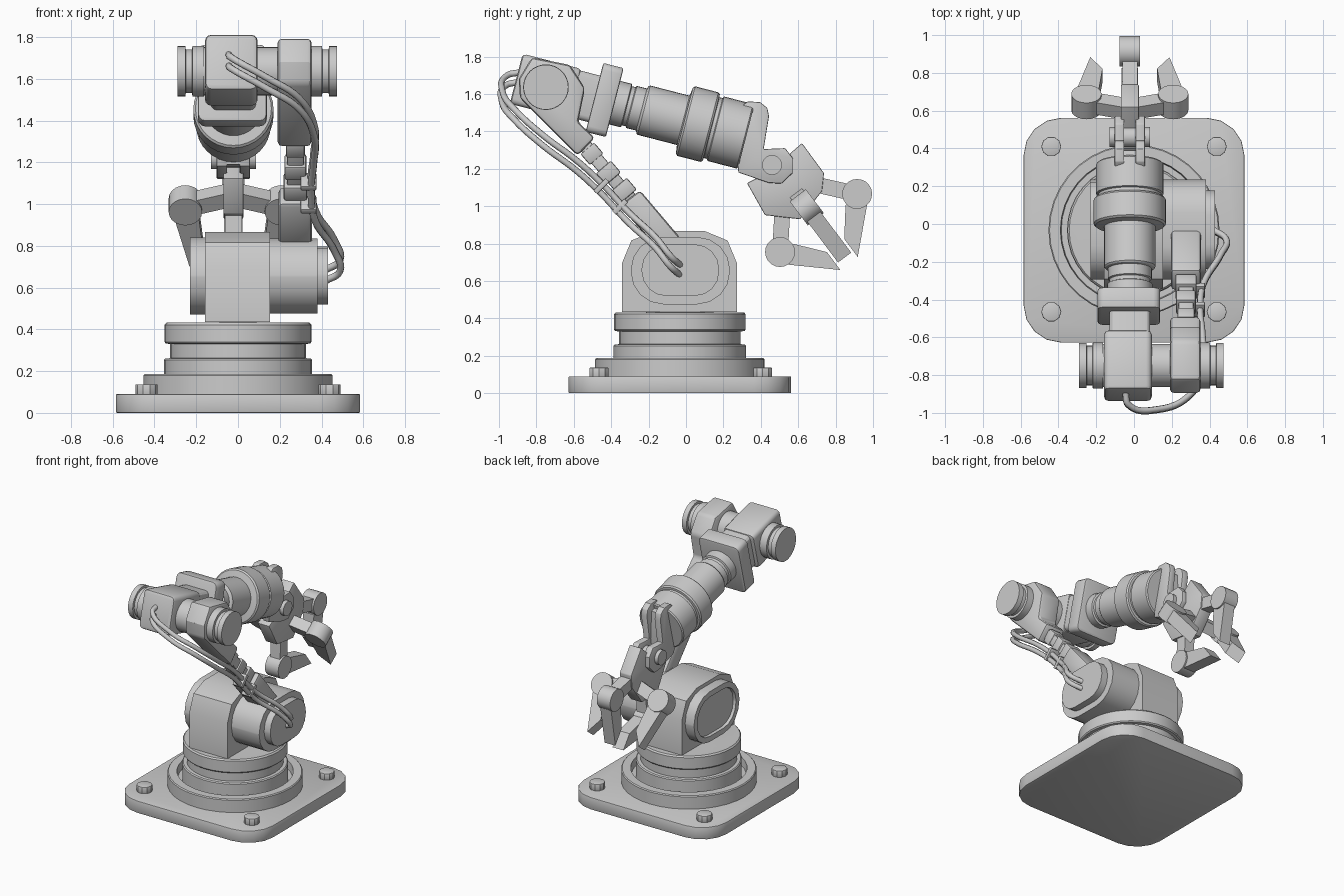
import bpy, bmesh
from math import sin, cos, pi, radians
from mathutils import Matrix, Vector

if "Cube" in bpy.data.objects:
    bpy.data.objects.remove(bpy.data.objects["Cube"])

XC = -0.022                       # centre plane of forearm and gripper


def frame(o, z, x):
    z, x = Vector(z).normalized(), Vector(x).normalized()
    m = Matrix((x, z.cross(x), z)).transposed().to_4x4()
    m.translation = Vector(o)
    return m


YZ = frame((0, 0, 0), (1, 0, 0), (0, 1, 0))   # outline (y, z), extruded along x
RS = frame((0, 0, 0), (0, -1, 0), (1, 0, 0))  # outline (x, z), extruded along -y


def finish(name, bm, m, bevel=0.0):
    bmesh.ops.recalc_face_normals(bm, faces=bm.faces)
    if bevel:
        sharp = [e for e in bm.edges if e.calc_face_angle(0) > radians(40)]
        bmesh.ops.bevel(bm, geom=sharp, offset=bevel, segments=2, profile=0.5,
                        affect='EDGES', clamp_overlap=True)
    bm.transform(m)
    bmesh.ops.recalc_face_normals(bm, faces=bm.faces)
    me = bpy.data.meshes.new(name)
    bm.to_mesh(me)
    bm.free()
    ob = bpy.data.objects.new(name, me)
    bpy.context.collection.objects.link(ob)
    return ob


def prism(name, pts, t0, t1, m=YZ, bevel=0.0, recess=None):
    bm = bmesh.new()
    a = [bm.verts.new((p[0], p[1], t0)) for p in pts]
    b = [bm.verts.new((p[0], p[1], t1)) for p in pts]
    cap = bm.faces.new(a[::-1])
    bm.faces.new(b)
    n = len(pts)
    for i in range(n):
        j = (i + 1) % n
        bm.faces.new((a[i], a[j], b[j], b[i]))
    if recess:                    # sunken panel in the t0 end
        bm.normal_update()
        bmesh.ops.inset_individual(bm, faces=[cap], thickness=recess[0])
        bmesh.ops.inset_individual(bm, faces=[cap], thickness=0.004, depth=-recess[1])
    return finish(name, bm, m, bevel)


def lathe(name, prof, m, n=32):
    bm = bmesh.new()
    rings = [[bm.verts.new((r * cos(2 * pi * i / n), r * sin(2 * pi * i / n), z))
              for i in range(n)] for r, z in prof]
    for a, b in zip(rings, rings[1:]):
        for i in range(n):
            j = (i + 1) % n
            bm.faces.new((a[i], a[j], b[j], b[i]))
    bm.faces.new(rings[0][::-1])
    bm.faces.new(rings[-1])
    return finish(name, bm, m)


def rounded(cx, cy, w, h, r, seg=4):
    pts = []
    for k, (sx, sy) in enumerate(((1, 1), (-1, 1), (-1, -1), (1, -1))):
        for i in range(seg + 1):
            t = (k + i / seg) * pi / 2
            pts.append((cx + sx * (w - r) + r * cos(t), cy + sy * (h - r) + r * sin(t)))
    return pts


def circle(cx, cy, r, n=20):
    return [(cx + r * cos(2 * pi * i / n), cy + r * sin(2 * pi * i / n)) for i in range(n)]


def bar(p, q, h):
    p, q = Vector(p), Vector(q)
    d = (q - p).normalized()
    s = Vector((-d.y, d.x)) * h
    return [p - s, q - s, q + s, p + s]


# Base plate, bolts and turntable
prism("base_plate", rounded(0, -0.033, 0.585, 0.595, 0.2), 0, 0.09, Matrix(), 0.006)
for x in (-0.438, 0.438):
    for y in (-0.465, 0.41):
        prism("base_bolt", circle(x, y, 0.053, 10), 0.085, 0.137, Matrix(), 0.005)
lathe("turntable", [(0.453, 0.085), (0.453, 0.18), (0.447, 0.187), (0.39, 0.187), (0.385, 0.13),
                    (0.355, 0.13), (0.355, 0.253), (0.348, 0.26), (0.325, 0.262), (0.325, 0.33),
                    (0.346, 0.332), (0.352, 0.34), (0.352, 0.422), (0.343, 0.432), (0.1, 0.433),
                    (0.06, 0.437)], Matrix.Translation((0, -0.033, 0)), 36)

# Shoulder housing with stadium-shaped motors
arch = [p for p in rounded(-0.035, 0.65, 0.307, 0.216, 0.17, 2) if p[1] > 0.65]
prism("shoulder_housing", arch + [(-0.342, 0.435), (0.272, 0.435)], -0.158, 0.153)
prism("shoulder_left_cover", rounded(-0.03, 0.655, 0.265, 0.185, 0.18), -0.23, -0.15,
      recess=(0.04, 0.02))
prism("shoulder_motor", rounded(-0.03, 0.655, 0.265, 0.18, 0.175), 0.15, 0.38)
prism("shoulder_motor_cap", rounded(-0.03, 0.658, 0.207, 0.138, 0.13), 0.37, 0.43)

# Upper arm: lower block, stepped rod, elbow block
prism("arm_lower_block", [(-0.246, 1.085), (-0.03, 0.83), (-0.05, 0.74), (-0.15, 0.77), (-0.355, 1.0)],
      0.195, 0.354, YZ, 0.02)
a, b = Vector((-0.55, 1.335)), Vector((-0.28, 1.02))
prism("arm_rod", bar(a, b, 0.036), 0.235, 0.315, YZ, 0.008)
for t0, t1, h, w in ((0.08, 0.27, 0.048, 0.045), (0.4, 0.6, 0.053, 0.052), (0.7, 0.9, 0.058, 0.056)):
    prism("arm_collar", bar(a.lerp(b, t0), a.lerp(b, t1), h), 0.275 - w, 0.275 + w, YZ, 0.01)
prism("arm_elbow_block", [(-0.824, 1.795), (-0.62, 1.755), (-0.54, 1.63), (-0.577, 1.45), (-0.487, 1.365),
                          (-0.58, 1.27), (-0.888, 1.577), (-0.894, 1.68)], 0.19, 0.352, YZ, 0.02)

# Elbow axle, symmetric about its middle
half = [(0.115, 0), (0.115, 0.255), (0.122, 0.256), (0.122, 0.31), (0.105, 0.312),
        (0.105, 0.342), (0.12, 0.344), (0.12, 0.382)]
lathe("elbow_axle", [(r, -z) for r, z in half[:0:-1]] + half[1:],
      frame((0.092, -0.749, 1.636), (1, 0, 0), (0, 1, 0)))

# Forearm: boxes and stepped barrel along a sloping axis
FA = frame((XC, -0.749, 1.636), (0, 0.968, -0.25), (1, 0, 0)) @ Matrix.Translation((0, -0.012, 0))
prism("forearm_elbow_block", rounded(-0.01, 0.008, 0.126, 0.138, 0.03, 3), -0.165, 0.16, FA, 0.02)
prism("forearm_neck_block", rounded(0, 0.008, 0.108, 0.128, 0.03, 3), 0.1, 0.3, FA)
prism("forearm_flange", rounded(-0.005, 0, 0.165, 0.19, 0.035, 3), 0.265, 0.377, FA, 0.01)
lathe("forearm_barrel", [(0.12, 0.36), (0.12, 0.44), (0.108, 0.445), (0.108, 0.465), (0.116, 0.47),
                         (0.116, 0.525), (0.13, 0.53), (0.136, 0.538), (0.136, 0.755), (0.182, 0.762),
                         (0.192, 0.772), (0.192, 0.9), (0.184, 0.91), (0.168, 0.912),
                         (0.168, 0.93), (0.178, 0.935), (0.178, 1.095), (0.17, 1.103)], FA)

# Wrist fork and pin
fork = [(0.25, 1.5), (0.33, 1.56), (0.396, 1.556), (0.435, 1.525), (0.444, 1.48), (0.415, 1.305),
        (0.53, 1.31), (0.573, 1.255), (0.573, 1.18), (0.51, 1.12), (0.44, 1.125), (0.28, 1.18)]
for s in (-1, 1):
    x0, x1 = sorted((XC + s * 0.03, XC + s * 0.08))
    prism("wrist_fork", fork, x0, x1, YZ, 0.006)
prism("wrist_web", [(0.25, 1.5), (0.31, 1.52), (0.39, 1.5), (0.4, 1.3), (0.38, 1.18), (0.28, 1.19)],
      XC - 0.046, XC + 0.046)
prism("wrist_pin", circle(0.46, 1.22, 0.053), XC - 0.107, XC + 0.107)

# Palm plate
prism("gripper_palm", [(0.62, 1.337), (0.738, 1.176), (0.727, 1.08), (0.61, 0.93), (0.422, 0.952),
                       (0.326, 1.123), (0.44, 1.18)], XC - 0.048, XC + 0.048, YZ, 0.006)

# Four fingers around the gripper axis: upper and lower closed, the sides opened
G = frame((XC, 0.47, 1.227), (0, 0.602, -0.799), (1, 0, 0))
claw = [Vector(p) for p in ((-0.085, 0.01), (-0.2, 0.151), (-0.2, 0.271), (0.008, 0.078), (0, 0))]
for name, turn, hinge, knuckle, spread in (("upper", -90, (0.1, 0.21), (0.258, 0.397), 0),
                                           ("lower", 90, (0.1, 0.21), (0.258, 0.397), 0),
                                           ("right", 0, (0.03, 0.235), (0.23, 0.292), 33),
                                           ("left", 180, (0.03, 0.235), (0.23, 0.292), 33)):
    m = G @ Matrix.Rotation(radians(turn), 4, 'Z') @ RS
    k = Vector(knuckle)
    rot = Matrix.Rotation(radians(-spread), 2)
    prism(name + "_finger_link", bar(hinge, k, 0.042), -0.04, 0.04, m)
    prism(name + "_finger_knuckle", circle(k.x, k.y, 0.08), -0.054, 0.054, m)
    prism(name + "_finger_claw", [k + rot @ p for p in claw], -0.044, 0.044, m)

# Pair of cables from forearm to shoulder motor, with clips
path = [(-0.045, -0.89, 1.715), (-0.03, -0.955, 1.7), (0.13, -0.98, 1.61), (0.29, -0.91, 1.51),
        (0.365, -0.76, 1.375), (0.362, -0.58, 1.24), (0.35, -0.45, 1.12), (0.37, -0.31, 0.97),
        (0.46, -0.16, 0.83), (0.488, -0.08, 0.73), (0.42, -0.03, 0.685)]
for dy, dz in ((0, 0), (-0.004, -0.052)):
    cu = bpy.data.curves.new("cable", 'CURVE')
    cu.dimensions = '3D'
    cu.bevel_depth, cu.bevel_resolution, cu.resolution_u = 0.017, 2, 6
    cu.use_fill_caps = True
    sp = cu.splines.new('BEZIER')
    sp.bezier_points.add(len(path) - 1)
    for bp, (x, y, z) in zip(sp.bezier_points, path):
        bp.co = (x, y + dy, z + dz)
        bp.handle_left_type = bp.handle_right_type = 'AUTO'
    bpy.context.collection.objects.link(bpy.data.objects.new("cable", cu))
for y, z in ((-0.46, 1.11), (-0.36, 1.0)):
    prism("cable_clip", bar((y - 0.025, z - 0.036), (y + 0.04, z + 0.03), 0.014), 0.3, 0.375, YZ, 0.004)

# Smooth shading with sharp edges kept
for ob in bpy.context.scene.objects:
    if ob.type == 'MESH':
        ob.select_set(True)
        bpy.context.view_layer.objects.active = ob
bpy.ops.object.shade_smooth_by_angle(angle=radians(30))
